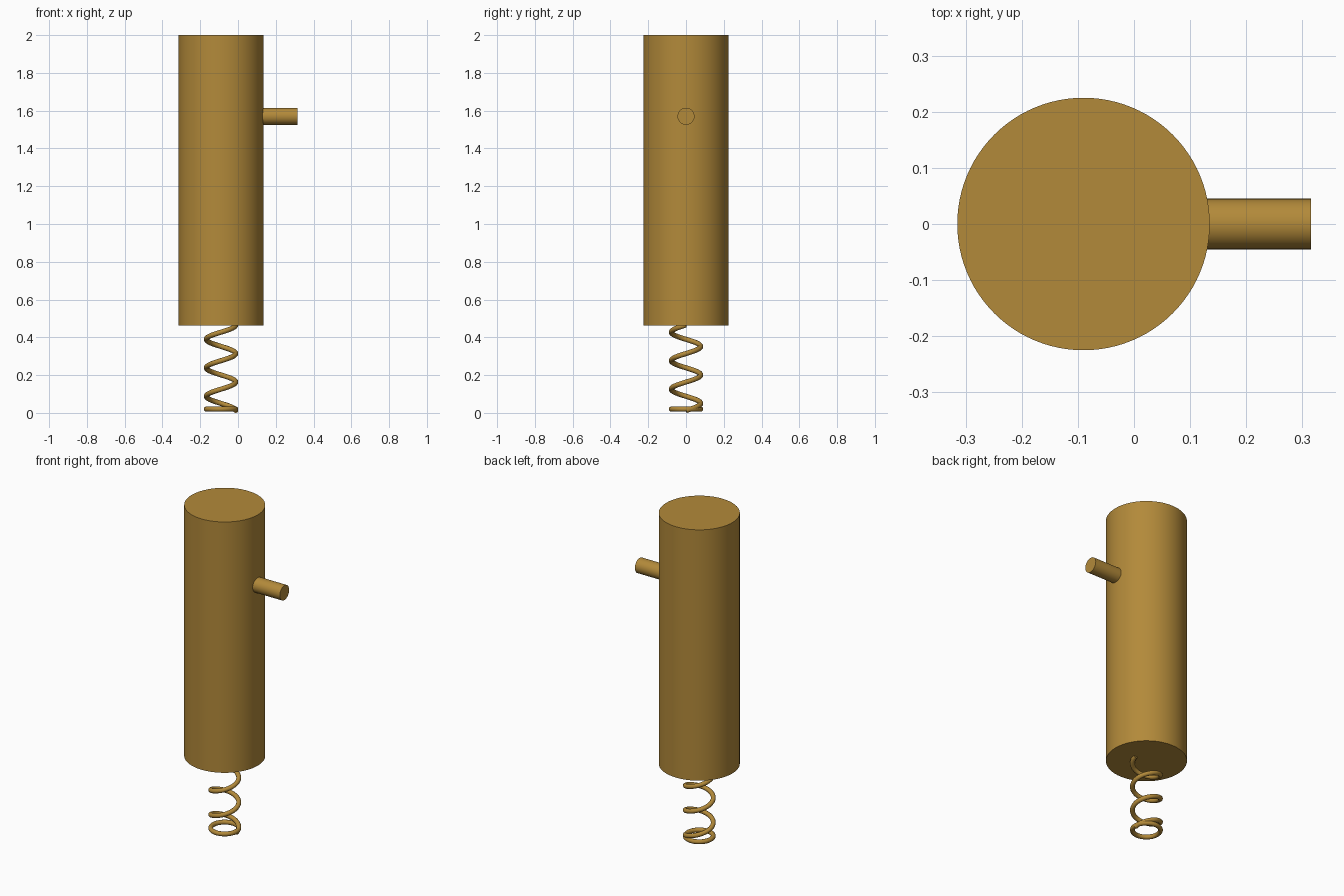
import bpy, math
from mathutils import Vector

if "Cube" in bpy.data.objects:
    bpy.data.objects.remove(bpy.data.objects["Cube"])

AXIS_X = -0.09          # centre line of the barrel and spring

brass = bpy.data.materials.new("brass")
brass.diffuse_color = (0.448, 0.253, 0.042, 1)
brass.use_nodes = True
brass.node_tree.nodes["Principled BSDF"].inputs["Base Color"].default_value = brass.diffuse_color


def finish(obj, name):
    obj.name = name
    obj.data.materials.clear()
    obj.data.materials.append(brass)
    bpy.ops.object.select_all(action='DESELECT')
    obj.select_set(True)
    bpy.context.view_layer.objects.active = obj
    bpy.ops.object.shade_smooth_by_angle(angle=math.radians(35))


def cylinder(name, start, end, radius, sides):
    start, end = Vector(start), Vector(end)
    axis = end - start
    bpy.ops.mesh.primitive_cylinder_add(
        vertices=sides, radius=radius, depth=axis.length,
        location=(start + end) / 2,
        rotation=axis.to_track_quat('Z', 'Y').to_euler())
    finish(bpy.context.object, name)


def wire(name, points, radius):
    curve = bpy.data.curves.new(name, 'CURVE')
    curve.dimensions = '3D'
    curve.bevel_depth = radius
    curve.bevel_resolution = 4
    curve.use_fill_caps = True
    spline = curve.splines.new('POLY')
    spline.points.add(len(points) - 1)
    for p, co in zip(spline.points, points):
        p.co = (*co, 1)
    obj = bpy.data.objects.new(name, curve)
    bpy.context.collection.objects.link(obj)
    bpy.ops.object.select_all(action='DESELECT')
    obj.select_set(True)
    bpy.context.view_layer.objects.active = obj
    bpy.ops.object.convert(target='MESH')
    finish(bpy.context.object, name)


# Main barrel and side peg
cylinder("barrel", (AXIS_X, 0, 0.463), (AXIS_X, 0, 2), 0.225, 96)
cylinder("side_peg", (0.1, 0, 1.57), (0.315, 0, 1.57), 0.045, 48)

# Coil spring: three turns rising into the barrel
TURNS, STEPS, Z0, Z1 = 3, 40, 0.0125, 0.465
COIL_R, WIRE_R = 0.078, 0.0135
coil = []
for i in range(TURNS * STEPS + 1):
    a = 2 * math.pi * i / STEPS
    z = Z0 + (Z1 - Z0) * i / (TURNS * STEPS)
    coil.append((AXIS_X + COIL_R * math.cos(a), COIL_R * math.sin(a), z))
wire("spring", coil, WIRE_R)

# Flat ring closing the foot of the spring
bpy.ops.mesh.primitive_torus_add(
    location=(AXIS_X, 0, 0.02), major_radius=COIL_R, minor_radius=WIRE_R,
    major_segments=48, minor_segments=12)
finish(bpy.context.object, "spring_foot_ring")
